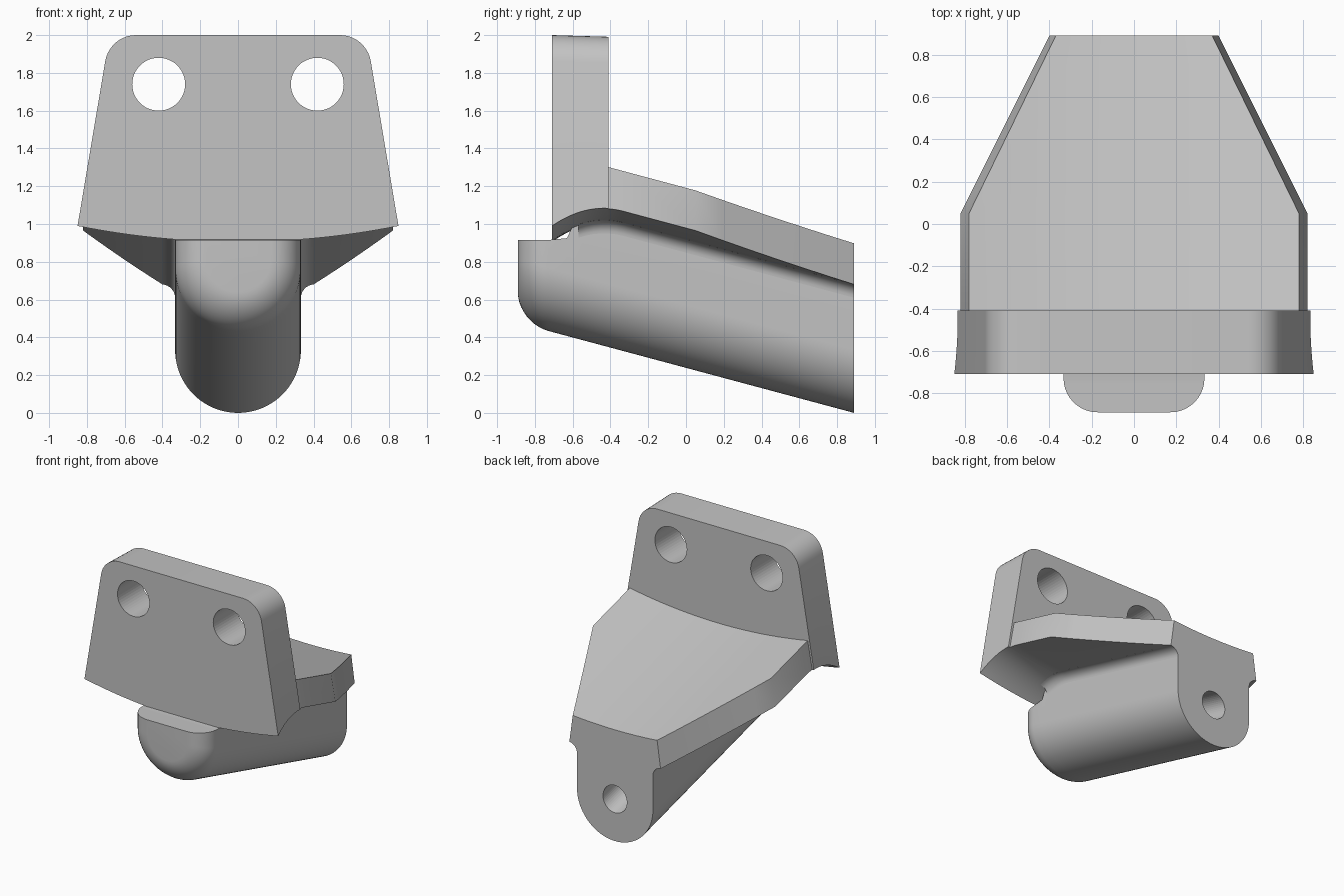
import bpy, bmesh
from math import sin, cos, pi, radians
from mathutils import Matrix, Vector

if "Cube" in bpy.data.objects:
    bpy.data.objects.remove(bpy.data.objects["Cube"])

grey = bpy.data.materials.new("plain_grey")
grey.use_nodes = True
GREY = (0.55, 0.55, 0.55, 1)
grey.diffuse_color = GREY
grey.node_tree.nodes["Principled BSDF"].inputs["Base Color"].default_value = GREY

SLOPE, BOW = 0.268, 0.117            # backward tilt, sideways dish
FRONT, STEP, BEND, BACK = -0.71, -0.41, 0.05, 0.89
R = 0.333                            # boss radius


def loft(name, sections):
    """Skin closed rings of equal length and cap both ends."""
    bm = bmesh.new()
    rings = [[bm.verts.new(p) for p in s] for s in sections]
    n = len(rings[0])
    for a, b in zip(rings, rings[1:]):
        for i in range(n):
            j = (i + 1) % n
            bm.faces.new((a[i], a[j], b[j], b[i]))
    bm.faces.new(rings[0])
    bm.faces.new(rings[-1])
    bmesh.ops.recalc_face_normals(bm, faces=bm.faces)
    return finish(name, bm)


def finish(name, bm):
    mesh = bpy.data.meshes.new(name)
    bm.to_mesh(mesh)
    bm.free()
    mesh.materials.append(grey)
    ob = bpy.data.objects.new(name, mesh)
    bpy.context.collection.objects.link(ob)
    return ob


def drill(target, name, centre, tilt, radius, depth):
    """Cut a round hole along a y axis tilted in the side plane."""
    bm = bmesh.new()
    bmesh.ops.create_cone(bm, cap_ends=True, segments=48, radius1=radius,
                          radius2=radius, depth=depth)
    turn = Matrix.Rotation(radians(90) + tilt, 4, "X")
    bmesh.ops.transform(bm, verts=bm.verts, matrix=Matrix.Translation(centre) @ turn)
    cutter = finish(name, bm)
    cutter.hide_render = True
    cutter.hide_set(True)
    cutter.display_type = "WIRE"
    mod = target.modifiers.new(name, "BOOLEAN")
    mod.operation, mod.solver, mod.object = "DIFFERENCE", "EXACT", cutter


def spread(a, b, n):
    return [a + (b - a) * i / n for i in range(n + 1)]


def under(x, y):
    """Height of the underside, curling down towards the front."""
    dip = 0.185 * (max(0, -0.33 - y) / 0.38) ** 2
    return 0.90 + BOW * x * x - SLOPE * y - dip


def over(x, y):
    return 1.12 + BOW * x * x - SLOPE * y


# Upright plate with rounded top corners
def plate_section(y):
    w = 0.85 - 0.167 * (under(0.84, y) - 0.985)
    lower = [(x, y, under(x, y)) for x in spread(-w, w, 24)]
    arc = [radians(a) for a in spread(9.5, 90, 10)]
    drop = 0.03 * (y - FRONT)
    right = [(0.54 + 0.165 * cos(a), y, 1.835 + 0.165 * sin(a) - drop) for a in arc]
    left = [(-x, y, z) for x, y, z in reversed(right)]
    return lower + right + left


plate = loft("mounting_plate", [plate_section(y) for y in spread(FRONT, STEP, 12)])
for side, label in ((1, "left"), (-1, "right")):
    drill(plate, label + "_hole_cutter", Vector((side * 0.42, -0.56, 1.74)), 0, 0.14, 1)


# Sloping dished shelf that narrows towards the back
def shelf_section(y):
    t = max(0, (y - BEND) / (BACK - BEND))
    wt, wb = 0.78 - 0.41 * t, 0.82 - 0.42 * t
    top = [(x, y, over(x, y)) for x in spread(-wt, wt, 24)]
    low = [(x, y, under(x, y)) for x in spread(wb, -wb, 24)]
    return top + low


shelf_ys = spread(STEP, -0.33, 4) + spread(BEND, BACK, 6)
shelf = loft("sloping_shelf", [shelf_section(y) for y in shelf_ys])


# Round-bottomed boss with a softened front end
def boss_section(y, inset, top):
    r = R - inset
    zc = R + (BACK - y) * SLOPE
    bowl = [(r * cos(a), y, zc - r * sin(a)) for a in spread(0, pi, 40)]
    return [(r, y, top)] + bowl + [(-r, y, top)]


NOSE = 0.16
boss_rings = [boss_section(-BACK + NOSE * (1 - cos(a)), NOSE * (1 - sin(a)), 0.915)
              for a in spread(0, pi / 2, 10)]
boss_rings.append(boss_section(-0.63, 0, 0.925))
boss_rings += [boss_section(y, 0, 0.95 - SLOPE * y) for y in (-0.55, BACK)]
boss = loft("boss", boss_rings)
tilt = -math_tilt if (math_tilt := 0.262) else 0
axis = Vector((0, cos(tilt), sin(tilt)))
drill(boss, "boss_hole_cutter", Vector((0, BACK, R)) - axis * 0.25, tilt, 0.105, 0.7)


# Concave fillets joining boss and shelf
def fillet_section(side, y, r=0.065):
    arc = [(R + r - r * cos(a), r * sin(a) - r) for a in spread(0, pi / 2, 8)]
    pts = [(R - 0.01, -r)] + arc + [(R + r, 0.01), (R - 0.01, 0.01)]
    return [(side * x, y, under(x, y) + d) for x, d in pts]


fillet_ys = spread(-0.57, -0.33, 6) + [BACK]
fillets = [loft(label + "_fillet", [fillet_section(s, y) for y in fillet_ys])
           for s, label in ((1, "left"), (-1, "right"))]

# Smooth the curved surfaces, keep edges sharp
bpy.ops.object.select_all(action="DESELECT")
for ob in [plate, shelf, boss] + fillets:
    ob.select_set(True)
    bpy.context.view_layer.objects.active = ob
bpy.ops.object.shade_smooth_by_angle(angle=radians(30))
